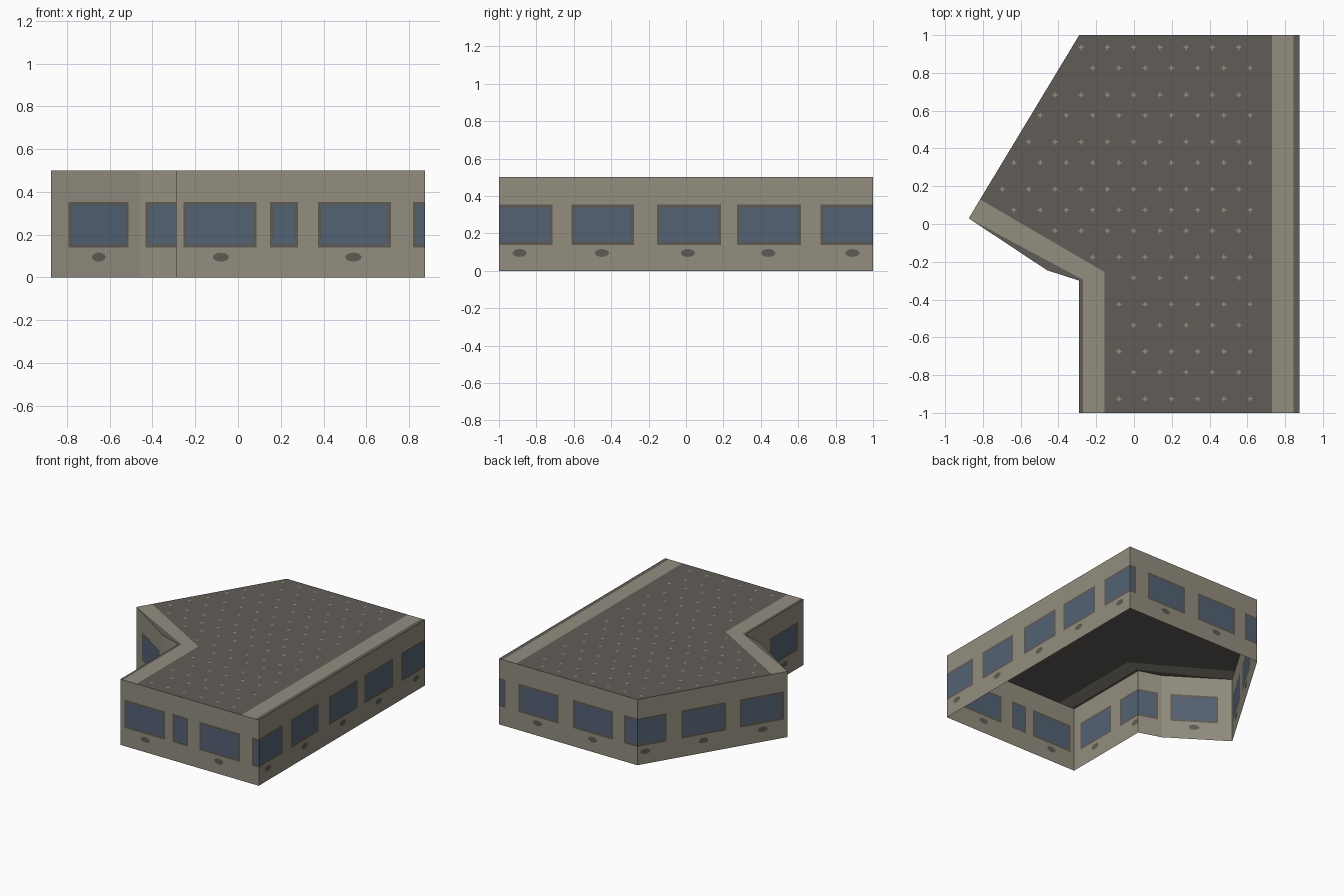
import bpy, bmesh, math
from mathutils import Vector

if "Cube" in bpy.data.objects:
    bpy.data.objects.remove(bpy.data.objects["Cube"])

H = 0.5


def material(name, rgb):
    m = bpy.data.materials.new(name)
    lin = [(c / 255 / 12.92) if c < 10 else ((c / 255 + 0.055) / 1.055) ** 2.4 for c in rgb]
    m.diffuse_color = (*lin, 1)
    m.use_nodes = True
    m.node_tree.nodes["Principled BSDF"].inputs["Base Color"].default_value = m.diffuse_color
    return m


WALL = material("warm_grey_wall", (147, 141, 127))
TRIM = material("dark_brown_trim", (95, 90, 83))
GLASS = material("blue_grey_glass", (84, 98, 116))
ROOF = material("dark_grey_roof", (97, 92, 87))


def make(name, faces, mats):
    """faces: list of (corner points, material index)"""
    bm = bmesh.new()
    for pts, mi in faces:
        f = bm.faces.new([bm.verts.new(p) for p in pts])
        f.material_index = mi
    bmesh.ops.remove_doubles(bm, verts=bm.verts, dist=1e-5)
    me = bpy.data.meshes.new(name)
    bm.to_mesh(me)
    bm.free()
    for m in mats:
        me.materials.append(m)
    ob = bpy.data.objects.new(name, me)
    bpy.context.collection.objects.link(ob)
    return ob


def wall(name, p, q, windows, vents):
    """Flat wall sheet with windows cut in; windows run along the wall from p."""
    p, q = Vector((*p, 0)), Vector((*q, 0))
    length = (q - p).length
    d = (q - p) / length
    n = d.cross(Vector((0, 0, 1)))
    rim, z0, z1 = 0.016, 0.155, 0.338

    def clamp(s):
        return min(max(s, 0), length)

    cuts = {0, length}
    for a, b in windows:
        cuts |= {clamp(s) for s in (a - rim, a, b, b + rim)}
    ss = sorted(cuts)
    zs = [0, z0 - rim, z0, z1, z1 + rim, H]
    faces = []
    for s0, s1 in zip(ss, ss[1:]):
        for b0, b1 in zip(zs, zs[1:]):
            s, z, mi = (s0 + s1) / 2, (b0 + b1) / 2, 0
            for a, b in windows:
                if a - rim < s < b + rim and z0 - rim < z < z1 + rim:
                    mi = 2 if a < s < b and z0 < z < z1 else 1
            faces.append(([p + d * u + Vector((0, 0, w)) for u, w in
                           ((s0, b0), (s1, b0), (s1, b1), (s0, b1))], mi))
    make(name, faces, [WALL, TRIM, GLASS])

    # oval vents below the windows, on both sides of the sheet
    ovals = []
    for c in vents:
        for side in (1, -1):
            ring = []
            for i in range(12):
                t = side * math.tau * i / 12
                ring.append(p + d * clamp(c + 0.038 * math.cos(t)) + n * 0.002 * side
                            + Vector((0, 0, 0.095 + 0.021 * math.sin(t))))
            ovals.append((ring, 0))
    if ovals:
        make(name + "_vents", ovals, [TRIM])


# Footprint corners, walked anticlockwise
SW, SE, NE, NW = (-0.29, -1), (0.875, -1), (0.875, 1), (-0.29, 1)
TIP, BEND, NOOK = (-0.875, 0.03), (-0.46, -0.245), (-0.29, -0.30)

wall("front_wall", SW, SE, [(.05, .36), (.455, .555), (.68, .99), (1.125, 2)], [.21, .83])
wall("right_wall", SE, NE, [(-1, .27), (.405, .705), (.86, 1.17), (1.29, 1.6), (1.735, 3)],
     [.11, .55, 1.01, 1.44, 1.89])
wall("back_wall", NE, NW, [(-1, .04), (.18, .485), (.64, .945), (1.07, 2)], [.325, .79])
wall("slanted_back_wall", NW, TIP, [(-1, .205), (.35, .655), (.79, 1.09)], [.06, .5, .945])
wall("wing_wall", TIP, BEND, [(.115, .42)], [.27])
wall("wing_bend_wall", BEND, NOOK, [(.045, 1)], [])
wall("left_wall", NOOK, SW, [(-1, .18), (.315, .615)], [.03, .47])

# Roof sheet: dark field, light border strips, dark outer edges
areas = [
    ([(-.155, -1), (.73, -1), (.73, 1), NW, (-.815, .13), (-.155, -.255)], 0),
    ([(.73, -1), (.845, -1), (.845, 1), (.73, 1)], 1),
    ([(.845, -1), SE, NE, (.845, 1)], 0),
    ([(-.27, -1), (-.155, -1), (-.155, -.255), (-.815, .13), TIP, (-.27, -.295)], 1),
    ([SW, (-.27, -1), (-.27, -.295), TIP, BEND, NOOK], 0),
]
make("roof", [([(x, y, H) for x, y in pts], mi) for pts, mi in areas], [ROOF, WALL])


# Small cross marks in staggered rows, kept inside the dark field
def in_field(x, y):
    if x < -0.84 + (y - 0.09) * 0.603 + 0.05:
        return False
    return x > -0.155 - (y + 0.255) * 1.714 + 0.03 if y > -0.255 else x > -0.13


marks = []
for k in range(8):
    for y, x0 in ((0.935 - 0.25 * k + (0.03 if k > 3 else 0), 0.554),
                  (0.825 - 0.25 * k, 0.615)):
        for i in range(11):
            x = x0 - 0.139 * i
            if in_field(x, y):
                for a, b in ((0.013, 0.004), (0.004, 0.013)):
                    marks.append(([(x + sx * a, y + sy * b, H + 0.001) for sx, sy in
                                   ((-1, -1), (1, -1), (1, 1), (-1, 1))], 0))
make("roof_marks", marks, [WALL])
